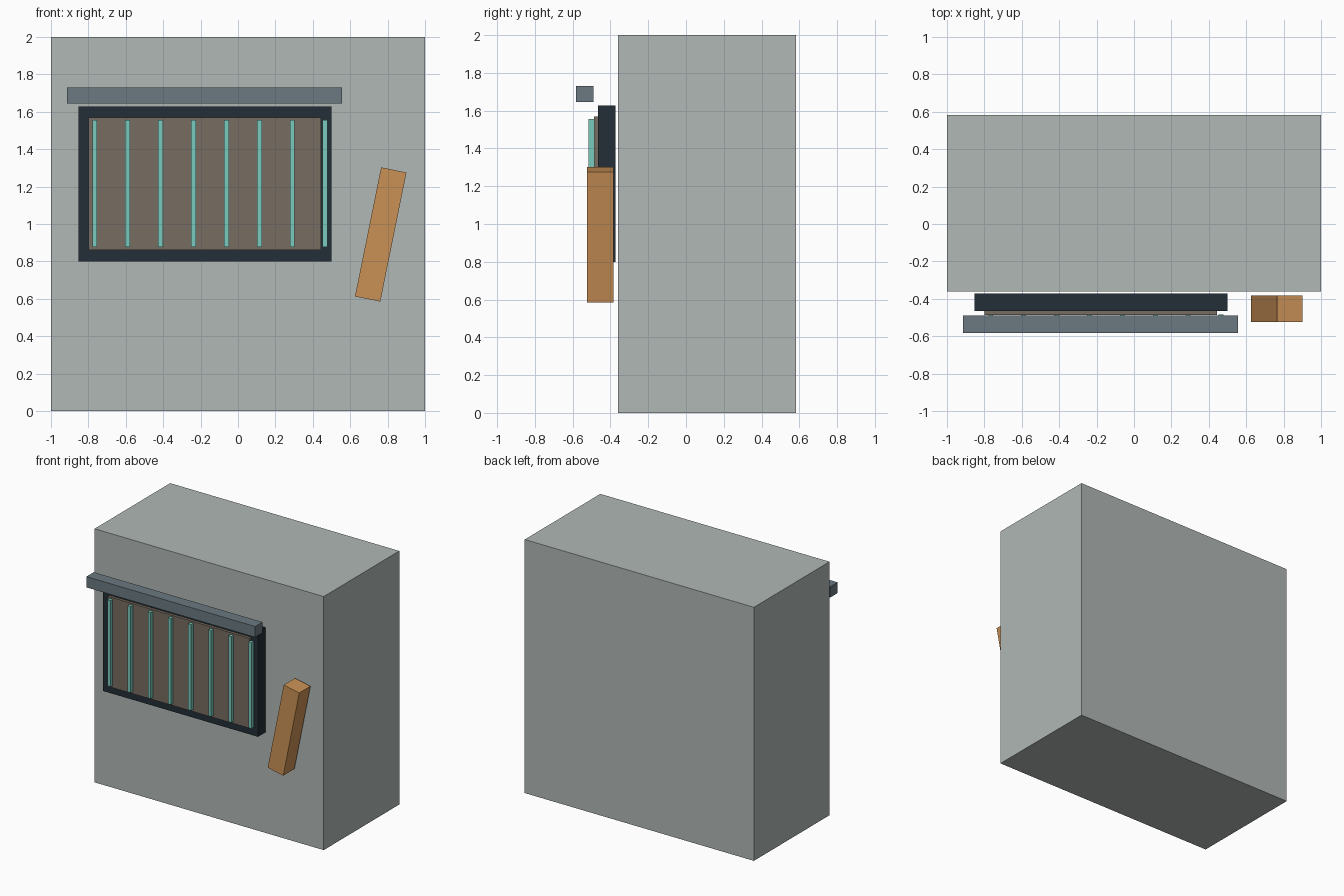
import bpy
from mathutils import Vector

default = bpy.data.objects.get("Cube")
if default:
    bpy.data.objects.remove(default, do_unlink=True)


def material(name, rgb):
    """Flat material from an 8-bit sRGB colour, stored as linear."""
    linear = [((c / 255 + 0.055) / 1.055) ** 2.4 for c in rgb]
    mat = bpy.data.materials.new(name)
    mat.use_nodes = True
    mat.diffuse_color = (*linear, 1)
    mat.node_tree.nodes["Principled BSDF"].inputs["Base Color"].default_value = (*linear, 1)
    return mat


def box(name, mat, low, high, tilt=0):
    """Box between two corners, optionally tilted about the y axis."""
    low, high = Vector(low), Vector(high)
    bpy.ops.mesh.primitive_cube_add(size=1, location=(low + high) / 2)
    obj = bpy.context.object
    obj.name = name
    obj.scale = high - low
    obj.rotation_euler.y = tilt
    obj.data.materials.append(mat)
    return obj


grey = material("pale grey", (176, 184, 181))
navy = material("dark navy", (35, 46, 55))
brown = material("grey brown", (119, 108, 97))
teal = material("teal", (122, 203, 190))
slate = material("slate", (107, 121, 129))
orange = material("orange wood", (202, 145, 86))

# Main block
box("body", grey, (-1, -0.36, 0), (1, 0.582, 2))

# Window with its backing panel and hood
box("window_frame", navy, (-0.853, -0.465, 0.8), (0.5, -0.372, 1.628))
box("window_panel", brown, (-0.798, -0.487, 0.86), (0.443, -0.46, 1.57))
box("window_hood", slate, (-0.915, -0.582, 1.645), (0.557, -0.49, 1.73))

# Evenly spaced upright bars
for i in range(8):
    x = -0.766 + i * 0.176
    box(f"window_bar_{i + 1}", teal, (x - 0.013, -0.515, 0.878), (x + 0.013, -0.485, 1.557))

# Tilted lever beside the window
box("lever", orange, (0.694, -0.523, 0.592), (0.832, -0.383, 1.296), tilt=0.2)
